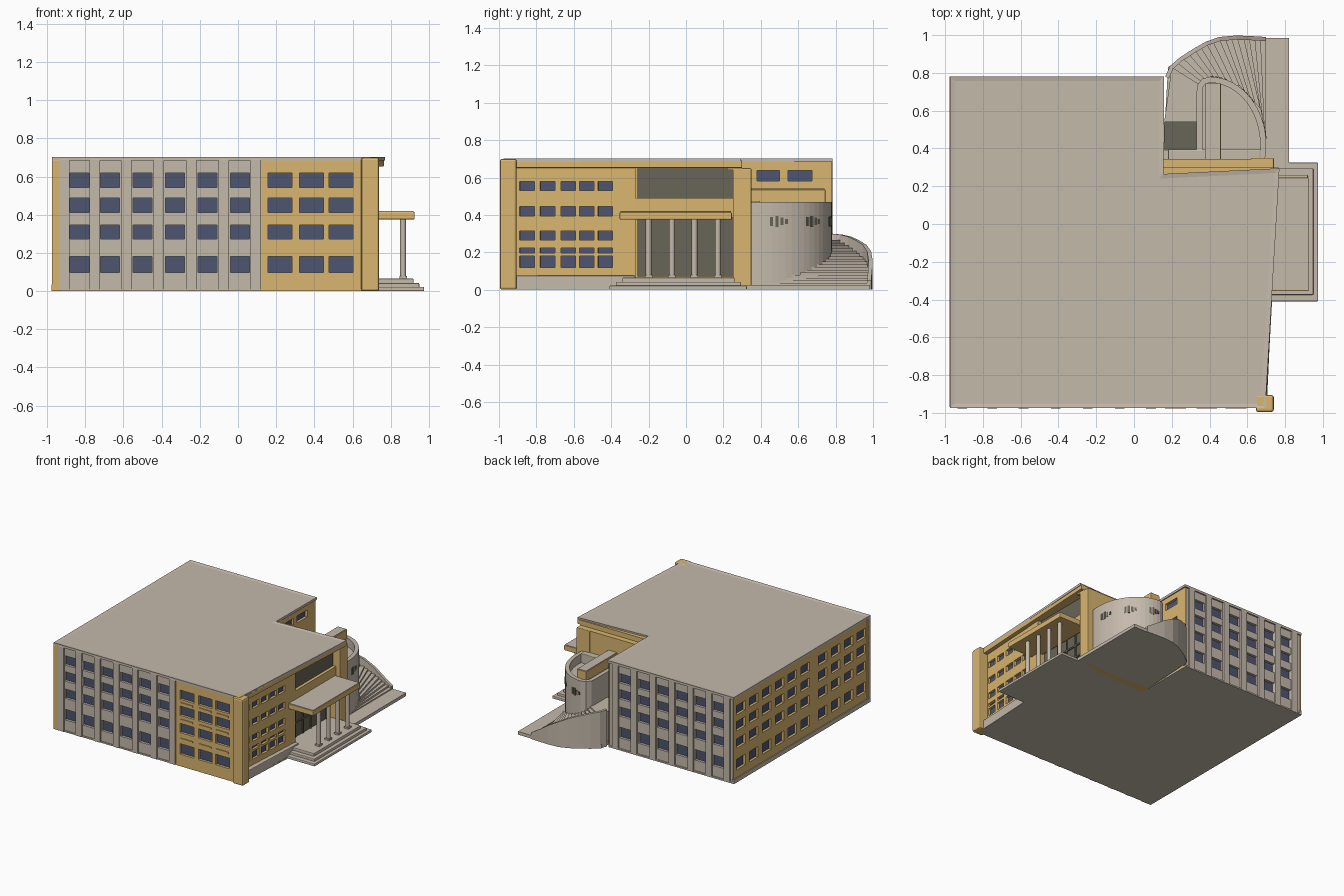
import bpy, bmesh, math
from mathutils import Vector

if "Cube" in bpy.data.objects:
    bpy.data.objects.remove(bpy.data.objects["Cube"])


def material(name, rgb):
    m = bpy.data.materials.new(name)
    m.diffuse_color = (*rgb, 1)
    m.use_nodes = True
    m.node_tree.nodes["Principled BSDF"].inputs["Base Color"].default_value = m.diffuse_color
    return m


STONE = material("warm_grey_stone", (0.56, 0.49, 0.41))
YELLOW = material("ochre_plaster", (0.70, 0.47, 0.16))
GLASS = material("blue_window", (0.075, 0.09, 0.16))
DARK = material("dark_glazing", (0.14, 0.13, 0.095))


def mesh(name, verts, faces, mats, idx=None, bevel=0):
    me = bpy.data.meshes.new(name)
    me.from_pydata([tuple(v) for v in verts], [], faces)
    for m in mats:
        me.materials.append(m)
    for p in me.polygons:
        p.material_index = idx[p.index] if idx else 0
    ob = bpy.data.objects.new(name, me)
    bpy.context.collection.objects.link(ob)
    if bevel:
        b = ob.modifiers.new("soft_edge", 'BEVEL')
        b.width, b.segments = bevel, 2
    return ob


def prism(name, pts, z0, z1, mat, bevel=0):
    """Extrude a counter-clockwise outline from z0 to z1."""
    n = len(pts)
    verts = [(x, y, z) for z in (z0, z1) for x, y in pts]
    faces = [list(range(n))[::-1], list(range(n, 2 * n))]
    faces += [[i, (i + 1) % n, n + (i + 1) % n, n + i] for i in range(n)]
    return mesh(name, verts, faces, [mat], bevel=bevel)


def box(name, x0, x1, y0, y1, z0, z1, mat, bevel=0):
    return prism(name, [(x0, y0), (x1, y0), (x1, y1), (x0, y1)], z0, z1, mat, bevel)


def facade(name, p0, p1, cols, rows, mat, z1=0.685, z0=0, depth=0.02):
    """Wall from p0 to p1 with recessed windows; cols/rows are (centre, size)."""
    a, b = Vector((*p0, 0)), Vector((*p1, 0))
    length = (b - a).length
    d = (b - a) / length
    out = Vector((d.y, -d.x, 0))
    us = [0] + [c + s * w / 2 for c, w in cols for s in (-1, 1)] + [length]
    zs = [z0] + [c + s * h / 2 for c, h in rows for s in (-1, 1)] + [z1]
    verts, faces, idx = [], [], []

    def quad(q, m):
        faces.append(list(range(len(verts), len(verts) + 4)))
        verts.extend(a + d * u + out * o + Vector((0, 0, z)) for u, z, o in q)
        idx.append(m)

    for i in range(len(us) - 1):
        for j in range(len(zs) - 1):
            c = [(us[i], zs[j]), (us[i + 1], zs[j]), (us[i + 1], zs[j + 1]), (us[i], zs[j + 1])]
            if i % 2 and j % 2:
                quad([(u, z, -depth) for u, z in c], 1)
                for k in range(4):
                    e, f = c[k], c[(k + 1) % 4]
                    quad([(*e, 0), (*f, 0), (*f, -depth), (*e, -depth)], 0)
            else:
                quad([(u, z, 0) for u, z in c], 0)
    return mesh(name, verts, faces, [mat, GLASS], idx)


def along(pts, t):
    """Point on a polyline at parameter t in 0..1."""
    f = t * (len(pts) - 1)
    i = min(int(f), len(pts) - 2)
    return Vector(pts[i]).lerp(Vector(pts[i + 1]), f - i)


def ribbon(name, pts, thick, z0, tops, mat):
    """Thin upright wall along a path, with a top height per point."""
    pts = [Vector(p) for p in pts]
    n, verts, faces = len(pts), [], []
    for i, p in enumerate(pts):
        d = (pts[min(i + 1, n - 1)] - pts[max(i - 1, 0)]).normalized()
        q = p + Vector((-d.y, d.x)) * thick
        verts += [(*p, z0), (*q, z0), (*q, tops[i]), (*p, tops[i])]
    for i in range(n - 1):
        for k in range(4):
            l = (k + 1) % 4
            faces.append([4 * i + k, 4 * i + 4 + k, 4 * i + 4 + l, 4 * i + l])
    faces += [[3, 2, 1, 0], [4 * n - 4 + k for k in range(4)]]
    return mesh(name, verts, faces, [mat])


# Main walls with windows
ROWS = [(0.14, 0.085), (0.31, 0.075), (0.45, 0.075), (0.58, 0.075)]
GREY_X = [-0.83, -0.67, -0.50, -0.33, -0.16, 0.01]
facade("front_grey_wall", (-0.94, -0.965), (0.12, -0.965), [(x + 0.94, 0.1) for x in GREY_X], ROWS, STONE)
facade("front_yellow_wall", (0.12, -0.97), (0.68, -0.97), [(x - 0.12, 0.125) for x in (0.22, 0.385, 0.54)], ROWS, YELLOW)
facade("back_wall", (0.15, 0.77), (-0.97, 0.77), [(0.15 - x, 0.1) for x in GREY_X[::-1]], ROWS, STONE)
left = [0.68 - 0.165 * i - (0.06 if i > 5 else 0) for i in range(10)]
facade("left_wall", (-0.97, 0.78), (-0.97, -0.97), [(0.78 - y, 0.11) for y in left], ROWS, YELLOW)
side_rows = [(0.15, 0.06), (0.21, 0.025), (0.29, 0.05), (0.42, 0.05), (0.555, 0.05)]
side_cols = [(y + 0.95, 0.078) for y in (-0.85, -0.74, -0.63, -0.53, -0.43)]
facade("right_wall", (0.665, -0.95), (0.705, -0.27), side_cols, side_rows, YELLOW)
facade("wing_right_wall", (0.15, 0.27), (0.15, 0.78), [(0.17, 0.12), (0.34, 0.13)], [(0.45, 0.055), (0.61, 0.055)], YELLOW)
facade("entrance_cheek_front", (0.705, -0.27), (0.64, -0.27), [], [], YELLOW)
facade("entrance_back_wall", (0.64, -0.27), (0.64, 0.25), [], [], YELLOW)
box("entrance_cheek_back", 0.62, 0.74, 0.25, 0.35, 0, 0.65, YELLOW, 0.006)
box("notch_wall", 0.14, 0.70, 0.25, 0.345, 0, 0.65, YELLOW)
box("left_front_corner_strip", -0.975, -0.935, -0.975, -0.94, 0, 0.685, YELLOW, 0.004)

# Grey pilasters on front and back, window sills on the yellow front bay
for i, x in enumerate([-0.91, -0.75, -0.585, -0.415, -0.245, -0.075, 0.09]):
    box(f"front_pilaster_{i}", x - 0.028, x + 0.028, -0.976, -0.96, 0, 0.69, STONE, 0.004)
    box(f"back_pilaster_{i}", x - 0.028, x + 0.028, 0.765, 0.782, 0, 0.69, STONE, 0.004)
for z in (0.225, 0.38, 0.515):
    for x in (0.22, 0.385, 0.54):
        box("front_sill", x - 0.055, x + 0.055, -0.977, -0.965, z - 0.006, z + 0.006, YELLOW)

# Corner pillar, plinths and cornice
box("corner_pillar", 0.645, 0.74, -0.995, -0.905, 0, 0.70, YELLOW, 0.012)
prism("right_plinth", [(0.64, -0.92), (0.705, -0.92), (0.735, -0.27), (0.64, -0.27)], 0, 0.075, STONE, 0.005)
box("left_plinth", -0.977, -0.96, -0.97, 0.78, 0, 0.035, STONE)
prism("right_cornice", [(0.60, -0.95), (0.70, -0.95), (0.765, 0.30), (0.60, 0.30)], 0.652, 0.69, YELLOW, 0.005)
box("notch_cornice", 0.13, 0.74, 0.22, 0.30, 0.64, 0.69, YELLOW)

# Floor slab and flat roof with a shallow rim
outline = [(-0.97, -0.97), (0.70, -0.97), (0.77, 0.30), (0.75, 0.30), (0.15, 0.27), (0.15, 0.78), (-0.97, 0.78)]
prism("floor_slab", outline, 0, 0.012, STONE)
roof = prism("roof", [(-0.975, -0.975), (0.695, -0.975), (0.77, 0.295), (0.155, 0.265), (0.16, 0.782), (-0.975, 0.782)],
             0.683, 0.702, STONE)
bm = bmesh.new()
bm.from_mesh(roof.data)
bm.normal_update()
top = [f for f in bm.faces if f.normal.z > 0.9]
bmesh.ops.inset_region(bm, faces=top, thickness=0.035, depth=-0.005)
bm.to_mesh(roof.data)
bm.free()

# Entrance glazing and mullions
box("upper_glazing", 0.63, 0.68, -0.26, 0.25, 0.49, 0.652, DARK)
box("lower_glazing", 0.63, 0.65, -0.26, 0.25, 0.07, 0.385, DARK)
box("entrance_band", 0.63, 0.705, -0.27, 0.25, 0.385, 0.49, YELLOW)
for i in range(5):
    y = -0.20 + 0.1 * i
    box(f"mullion_{i}", 0.65, 0.658, y - 0.006, y + 0.006, 0.07, 0.385, DARK)
for z in (0.19, 0.29):
    box("transom", 0.65, 0.658, -0.26, 0.25, z - 0.006, z + 0.006, DARK)

# Canopy, columns and stepped porch
box("canopy", 0.66, 0.925, -0.355, 0.245, 0.375, 0.415, YELLOW, 0.005)
box("canopy_top", 0.66, 0.92, -0.35, 0.24, 0.414, 0.42, STONE)
for i, (x0, y0, y1, z) in enumerate([(0.975, -0.41, 0.325, 0.022), (0.95, -0.375, 0.295, 0.042), (0.92, -0.34, 0.26, 0.065)]):
    box(f"porch_step_{i}", 0.62, x0, y0, y1, 0, z, STONE, 0.005)
for i, y in enumerate((-0.2, -0.075, 0.045, 0.17)):
    ring = [(0.865 + 0.016 * math.cos(k * math.pi / 8), y + 0.016 * math.sin(k * math.pi / 8)) for k in range(16)]
    col = prism(f"porch_column_{i}", ring, 0.06, 0.38, STONE)
    col.data.polygons.foreach_set("use_smooth", [len(p.vertices) == 4 for p in col.data.polygons])
    box(f"column_base_{i}", 0.845, 0.885, y - 0.02, y + 0.02, 0.06, 0.078, STONE)

# Curved drum beside the notch, open at the top
drum = [(0.40 + 0.30 * math.cos(math.radians(a)), 0.42 + 0.36 * math.sin(math.radians(a))) for a in range(-12, 91, 6)]
drum += [(0.36, 0.768), (0.335, 0.735), (0.33, 0.68), (0.33, 0.36)]
ribbon("drum_wall", drum, 0.032, 0.01, [0.47] * len(drum), STONE)
prism("drum_floor", drum, 0.385, 0.40, STONE)
box("drum_flat_wall", 0.18, 0.67, 0.34, 0.395, 0, 0.475, STONE, 0.005)
box("drum_beam", 0.375, 0.46, 0.34, 0.745, 0.46, 0.535, YELLOW, 0.004)
box("drum_beam_top", 0.38, 0.455, 0.34, 0.74, 0.534, 0.54, STONE)
for c in (12, 46, 80):
    for k, h in ((-6, 0.05), (-1.5, 0.06), (3, 0.04), (7, 0.025)):
        a = math.radians(c + k)
        w = box("drum_slot", -0.003, 0.003, -0.008, 0.008, -h / 2, h / 2, DARK)
        w.location = (0.40 + 0.30 * math.cos(a), 0.42 + 0.36 * math.sin(a), 0.365)
        w.rotation_euler.z = math.atan2(math.sin(a) / 0.36, math.cos(a) / 0.30)

# Winding stair around the drum, with outer parapet and ground plate
inner = [(0.70, 0.44), (0.67, 0.61), (0.56, 0.73), (0.43, 0.77), (0.345, 0.74), (0.335, 0.54)]
outer = [(0.70, 0.985), (0.58, 0.99), (0.45, 0.985), (0.32, 0.925), (0.20, 0.83), (0.16, 0.54)]
N = 20
for i in range(N):
    t0, t1 = i / N, (i + 1) / N
    prism(f"stair_step_{i}", [along(inner, t0), along(outer, t0), along(outer, t1), along(inner, t1)],
          0, 0.035 + 0.23 * min(1, i / 16), STONE)
rail = [(0.70, 0.99), (0.62, 0.995), (0.54, 0.998), (0.45, 0.99), (0.38, 0.965), (0.31, 0.925), (0.24, 0.88), (0.19, 0.835), (0.165, 0.78)]
ribbon("stair_parapet", rail, 0.022, 0, [0.05, 0.10, 0.155, 0.205, 0.24, 0.265, 0.285, 0.295, 0.30], STONE)
prism("stair_ground_plate", [(0.15, 0.30), (0.82, 0.32), (0.82, 0.985), (0.45, 0.985), (0.32, 0.925), (0.18, 0.83)],
      0, 0.026, STONE)
box("stair_well_floor", 0.16, 0.33, 0.39, 0.54, 0.026, 0.032, DARK)
